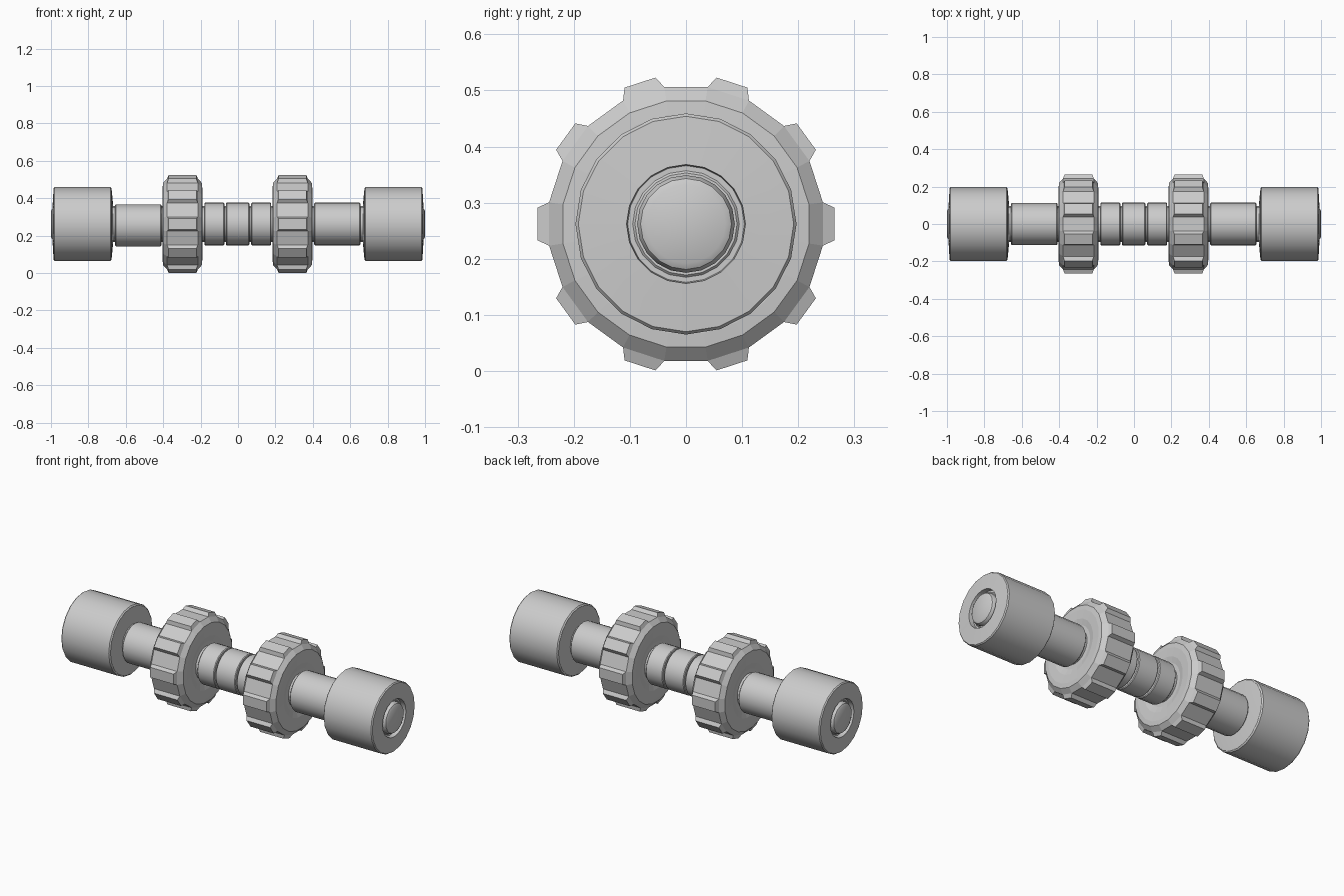
import bpy, bmesh
from math import sin, cos, pi, radians
from mathutils import Vector

if "Cube" in bpy.data.objects:
    bpy.data.objects.remove(bpy.data.objects["Cube"])

AXIS_Z = 0.262
N = 20


def ring_point(x, r, a):
    return Vector((x, r * cos(a), r * sin(a)))


def lathe(bm, profile, start=0.0):
    """Revolve (x, r) points about the x axis; cap both ends. Returns bands of faces."""
    rings = [[bm.verts.new(ring_point(x, r, start + 2 * pi * i / N)) for i in range(N)]
             for x, r in profile]
    bands = []
    for a, b in zip(rings, rings[1:]):
        bands.append([bm.faces.new((a[i], a[(i + 1) % N], b[(i + 1) % N], b[i])) for i in range(N)])
    bm.faces.new(rings[0])
    bm.faces.new(rings[-1])
    return bands


def finish(bm, name, x=0.0, z=AXIS_Z, smooth=True):
    bmesh.ops.recalc_face_normals(bm, faces=bm.faces)
    mesh = bpy.data.meshes.new(name)
    bm.to_mesh(mesh)
    bm.free()
    obj = bpy.data.objects.new(name, mesh)
    bpy.context.collection.objects.link(obj)
    obj.location = (x, 0, z)
    if smooth:
        bpy.ops.object.select_all(action='DESELECT')
        obj.select_set(True)
        bpy.context.view_layer.objects.active = obj
        bpy.ops.object.shade_smooth_by_angle(angle=radians(30))
    return obj


def turned(name, profile, side=1, z=AXIS_Z):
    bm = bmesh.new()
    lathe(bm, [(side * x, r) for x, r in profile])
    return finish(bm, name, z=z)


def sleeve(name, x0, x1, r, z=AXIS_Z):
    c = 0.004
    return turned(name, [(x0, r - c), (x0 + c, r), (x1 - c, r), (x1, r - c)], z=z)


def gear(name, x):
    bm = bmesh.new()
    half = [(0.095, 0.118), (0.103, 0.15), (0.106, 0.197), (0.104, 0.222), (0.082, 0.247)]
    profile = [(-px, r) for px, r in half] + half[::-1]
    bands = lathe(bm, profile, start=radians(9))
    # raise every other rim face into a tapered tooth
    rim = bands[len(half) - 1]
    for i in range(1, N, 2):
        face = rim[i]
        a = radians(9) + 2 * pi * (i + 0.5) / N
        out, side = Vector((0, cos(a), sin(a))), Vector((0, -sin(a), cos(a)))
        new = bmesh.ops.extrude_discrete_faces(bm, faces=[face])['faces'][0]
        for v in new.verts:
            s = 1 if v.co.dot(side) > 0 else -1
            end = 0.074 if v.co.x > 0 else -0.074
            v.co = Vector((end, 0, 0)) + out * 0.265 + side * s * 0.029
    return finish(bm, name, x=x, smooth=False)


# core shaft running the full length
sleeve("core_shaft", -0.97, 0.97, 0.095)

# three middle spacer sleeves
for name, a, b in (("spacer_left", -0.18, -0.073), ("spacer_centre", -0.064, 0.061),
                   ("spacer_right", 0.07, 0.177)):
    sleeve(name, a, b, 0.114)

# outer sleeves between gears and end rollers
sleeve("outer_sleeve_left", -0.657, -0.41, 0.112, AXIS_Z - 0.007)
sleeve("outer_sleeve_right", 0.407, 0.654, 0.114)

# toothed wheels
gear("gear_left", -0.297)
gear("gear_right", 0.291)

# end rollers with a recess, and rounded shaft knobs
for side, word in ((-1, "left"), (1, "right")):
    turned("end_roller_" + word,
           [(0.668, 0.106), (0.676, 0.19), (0.682, 0.197), (0.98, 0.197), (0.986, 0.192),
            (0.991, 0.106), (0.965, 0.104)], side)
    turned("end_knob_" + word,
           [(0.94, 0.087), (0.982, 0.087), (0.994, 0.081), (1.0, 0.07)], side)
